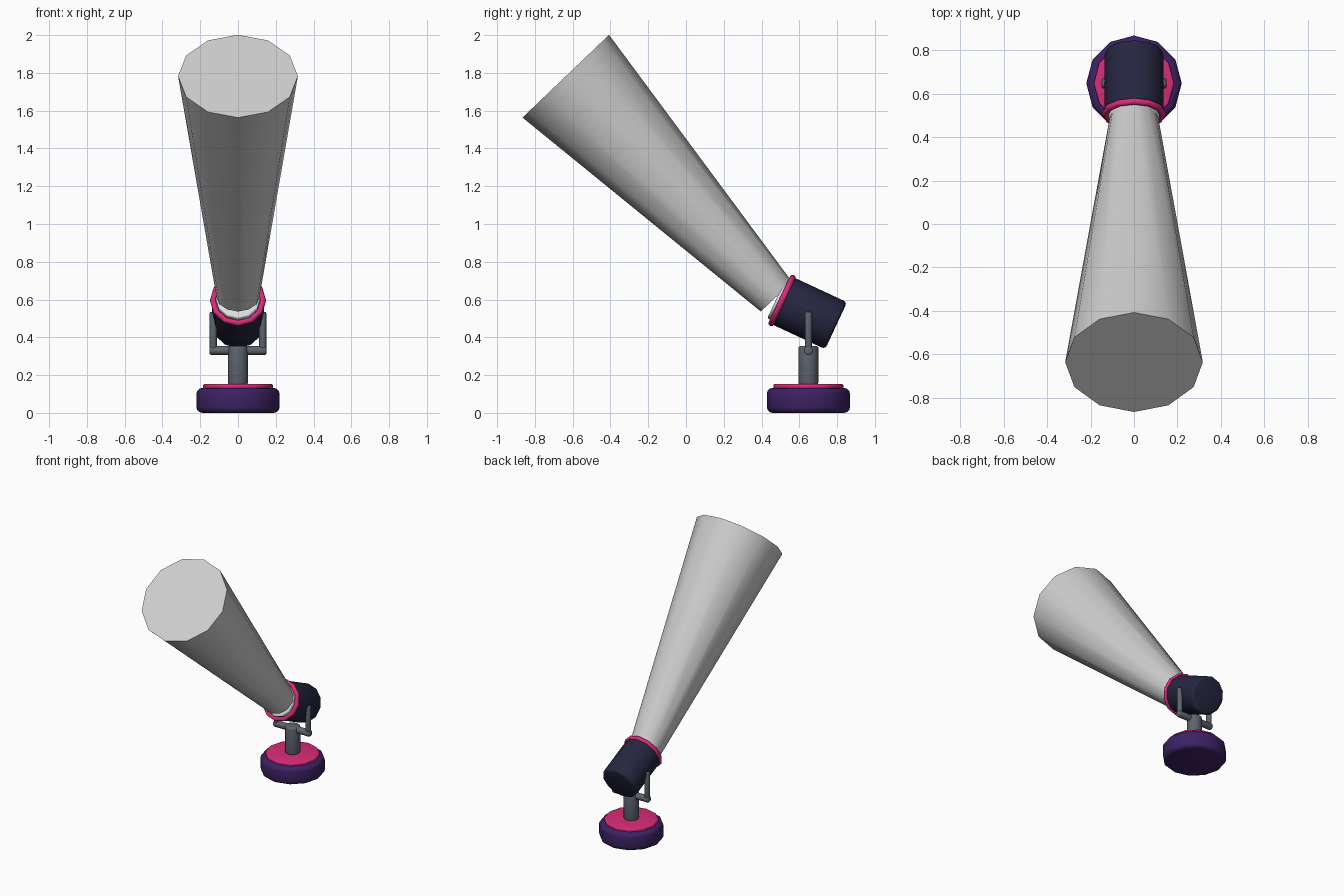
import bpy, math
from math import radians, sin, cos
from mathutils import Vector

if "Cube" in bpy.data.objects:
    bpy.data.objects.remove(bpy.data.objects["Cube"])


def material(name, rgb):
    m = bpy.data.materials.new(name)
    m.diffuse_color = (*rgb, 1.0)
    m.use_nodes = True
    m.node_tree.nodes["Principled BSDF"].inputs["Base Color"].default_value = m.diffuse_color
    return m


PURPLE = material("dark purple", (0.045, 0.016, 0.125))
PINK = material("hot pink", (0.70, 0.025, 0.19))
NAVY = material("navy", (0.019, 0.019, 0.052))
STEEL = material("steel grey", (0.11, 0.125, 0.155))
BEAM = material("beam grey", (0.62, 0.62, 0.62))
LENS = material("lens white", (0.74, 0.74, 0.74))

SIDES = 12
PIVOT = Vector((0, 0.648, 0.53))      # tilt point of the lamp head
HEAD_TILT = radians(65)
BEAM_TILT = radians(43.7)


def finish(obj, name, mat, bevel=0.0, smooth=40):
    obj.name = name
    obj.data.materials.append(mat)
    if bevel:
        bpy.ops.object.transform_apply(location=False, rotation=True, scale=True)
        b = obj.modifiers.new("bevel", 'BEVEL')
        b.width, b.segments = bevel, 3
        b.limit_method, b.angle_limit = 'ANGLE', radians(45)
        bpy.ops.object.modifier_apply(modifier=b.name)
    bpy.ops.object.shade_smooth_by_angle(angle=radians(smooth))
    return obj


def drum(name, mat, loc, r1, depth, r2=None, rot=(0, 0, 0), bevel=0.0, sides=SIDES):
    bpy.ops.mesh.primitive_cone_add(vertices=sides, radius1=r1,
                                    radius2=r1 if r2 is None else r2,
                                    depth=depth, location=loc, rotation=rot)
    return finish(bpy.context.object, name, mat, bevel)


def tilted(angle, dist):
    """Offset along the local z axis after tilting towards the front."""
    return Vector((0, -sin(angle), cos(angle))) * dist


# Base, trim plate and post
y = PIVOT.y
drum("base", PURPLE, (0, y, 0.066), 0.22, 0.132, bevel=0.03)
drum("base_trim_plate", PINK, (0, y, 0.139), 0.185, 0.028, bevel=0.008)
drum("post", STEEL, (0, y, 0.251), 0.053, 0.206, bevel=0.012)

# Yoke: cross bar with an arm on each side
drum("yoke_bar", STEEL, (0, y, 0.33), 0.024, 0.30, rot=(0, radians(90), 0), bevel=0.008)
for side, label in ((-1, "left"), (1, "right")):
    drum("yoke_arm_" + label, STEEL, (side * 0.131, y, 0.43), 0.019, 0.21, bevel=0.007)

# Lamp head, front trim ring and lens
rot = (HEAD_TILT, 0, 0)
drum("lamp_head", NAVY, PIVOT + tilted(HEAD_TILT, -0.002), 0.137, 0.32, rot=rot, bevel=0.02)
bpy.ops.mesh.primitive_torus_add(major_segments=SIDES, minor_segments=8,
                                 major_radius=0.133, minor_radius=0.016,
                                 location=PIVOT + tilted(HEAD_TILT, 0.154), rotation=rot)
finish(bpy.context.object, "lamp_trim_ring", PINK, smooth=60)
drum("lens", LENS, PIVOT + tilted(HEAD_TILT, 0.160), 0.118, 0.05, rot=rot, bevel=0.008)

# Light beam: wide solid cone leaving the lens
start = Vector((0, 0.479, 0.616))
end = Vector((0, -0.637, 1.782))
drum("light_beam", BEAM, (start + end) / 2, 0.114, (end - start).length, r2=0.317,
     rot=(BEAM_TILT, 0, 0))
